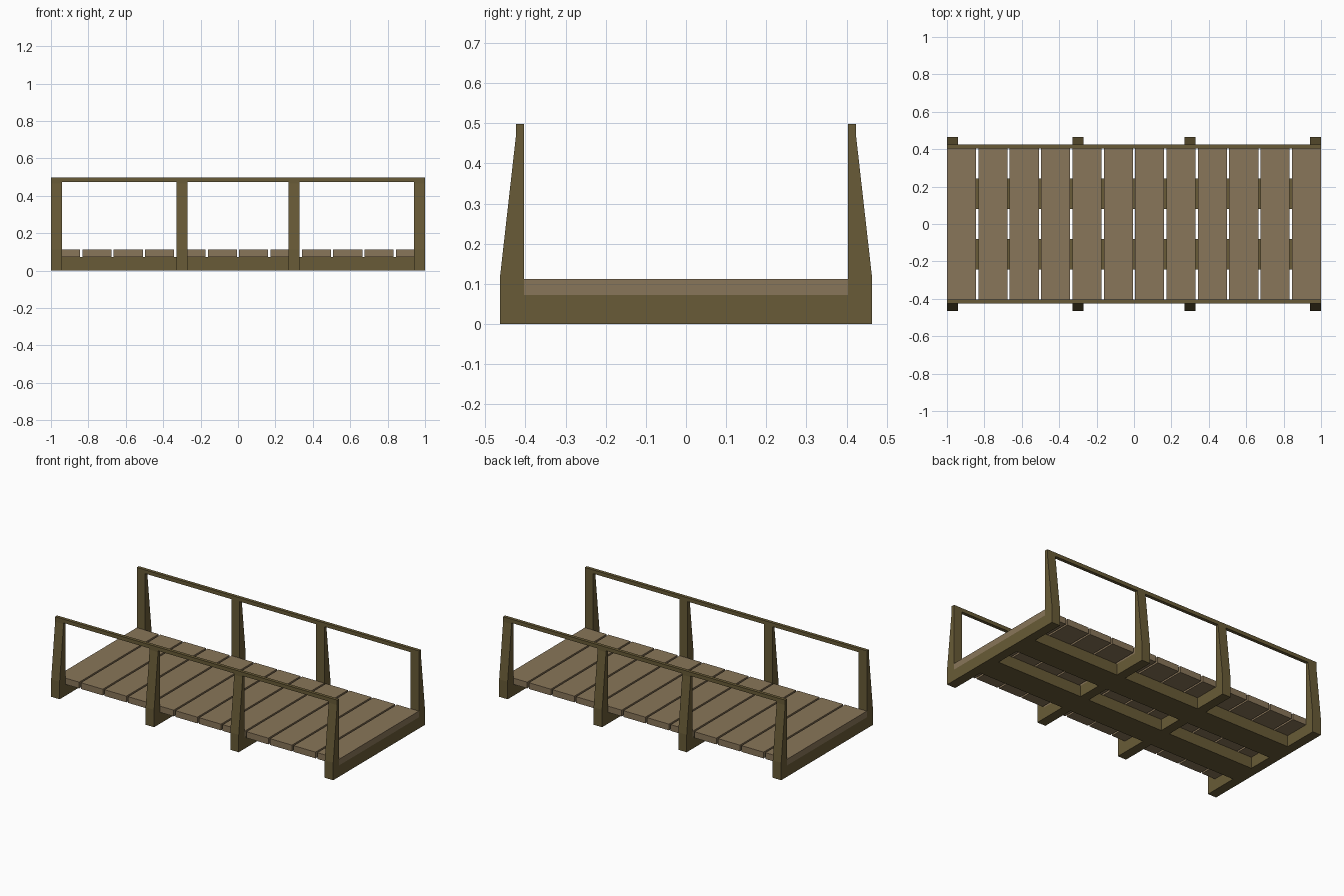
import bpy
import bmesh

if "Cube" in bpy.data.objects:
    bpy.data.objects.remove(bpy.data.objects["Cube"])


def material(name, rgb):
    m = bpy.data.materials.new(name)
    m.diffuse_color = (*rgb, 1)
    m.use_nodes = True
    m.node_tree.nodes["Principled BSDF"].inputs["Base Color"].default_value = m.diffuse_color
    return m


plank_wood = material("plank_wood", (0.25, 0.18, 0.10))
frame_wood = material("frame_wood", (0.14, 0.105, 0.038))


def extrude_x(name, profile, x0, x1, mat):
    """Extrude a closed (y, z) profile from x0 to x1."""
    bm = bmesh.new()
    face = bm.faces.new([bm.verts.new((x0, y, z)) for y, z in profile])
    out = bmesh.ops.extrude_face_region(bm, geom=[face])
    moved = [v for v in out["geom"] if isinstance(v, bmesh.types.BMVert)]
    bmesh.ops.translate(bm, verts=moved, vec=(x1 - x0, 0, 0))
    bmesh.ops.recalc_face_normals(bm, faces=bm.faces)
    mesh = bpy.data.meshes.new(name)
    bm.to_mesh(mesh)
    bm.free()
    mesh.materials.append(mat)
    obj = bpy.data.objects.new(name, mesh)
    bpy.context.collection.objects.link(obj)
    return obj


def rect(y0, y1, z0, z1):
    return [(y0, z0), (y1, z0), (y1, z1), (y0, z1)]


INNER, TOP_OUT, FOOT_OUT = 0.403, 0.424, 0.464
BEAM_TOP, DECK_TOP, TOP = 0.072, 0.112, 0.498
RAIL_BOTTOM = 0.474
POST_W = 0.06

# U-shaped frames: cross beam with a tapered post at each end
half = [(FOOT_OUT, 0), (FOOT_OUT, DECK_TOP), (TOP_OUT, 0.466),
        (TOP_OUT, TOP), (INNER, TOP), (INNER, BEAM_TOP)]
u_profile = half + [(-y, z) for y, z in reversed(half)]
frame_x = [-0.97, -0.30, 0.30, 0.97]
for i, x in enumerate(frame_x):
    extrude_x(f"post_frame_{i + 1}", u_profile, x - POST_W / 2, x + POST_W / 2, frame_wood)

# Handrails and under-deck stringers spanning each bay on both sides
for i, (a, b) in enumerate(zip(frame_x, frame_x[1:])):
    x0, x1 = a + POST_W / 2, b - POST_W / 2
    for side, s in (("front", -1), ("back", 1)):
        extrude_x(f"{side}_handrail_{i + 1}",
                  rect(s * INNER, s * TOP_OUT, RAIL_BOTTOM, TOP), x0, x1, frame_wood)
        extrude_x(f"{side}_stringer_{i + 1}",
                  rect(s * 0.08, s * 0.242, 0, BEAM_TOP), x0, x1, frame_wood)

# Deck planks with narrow gaps
COUNT, GAP = 12, 0.012
pitch = (2 + GAP) / COUNT
for i in range(COUNT):
    x0 = -1 + i * pitch
    extrude_x(f"deck_plank_{i + 1}", rect(-INNER, INNER, BEAM_TOP, DECK_TOP),
              x0, x0 + pitch - GAP, plank_wood)
